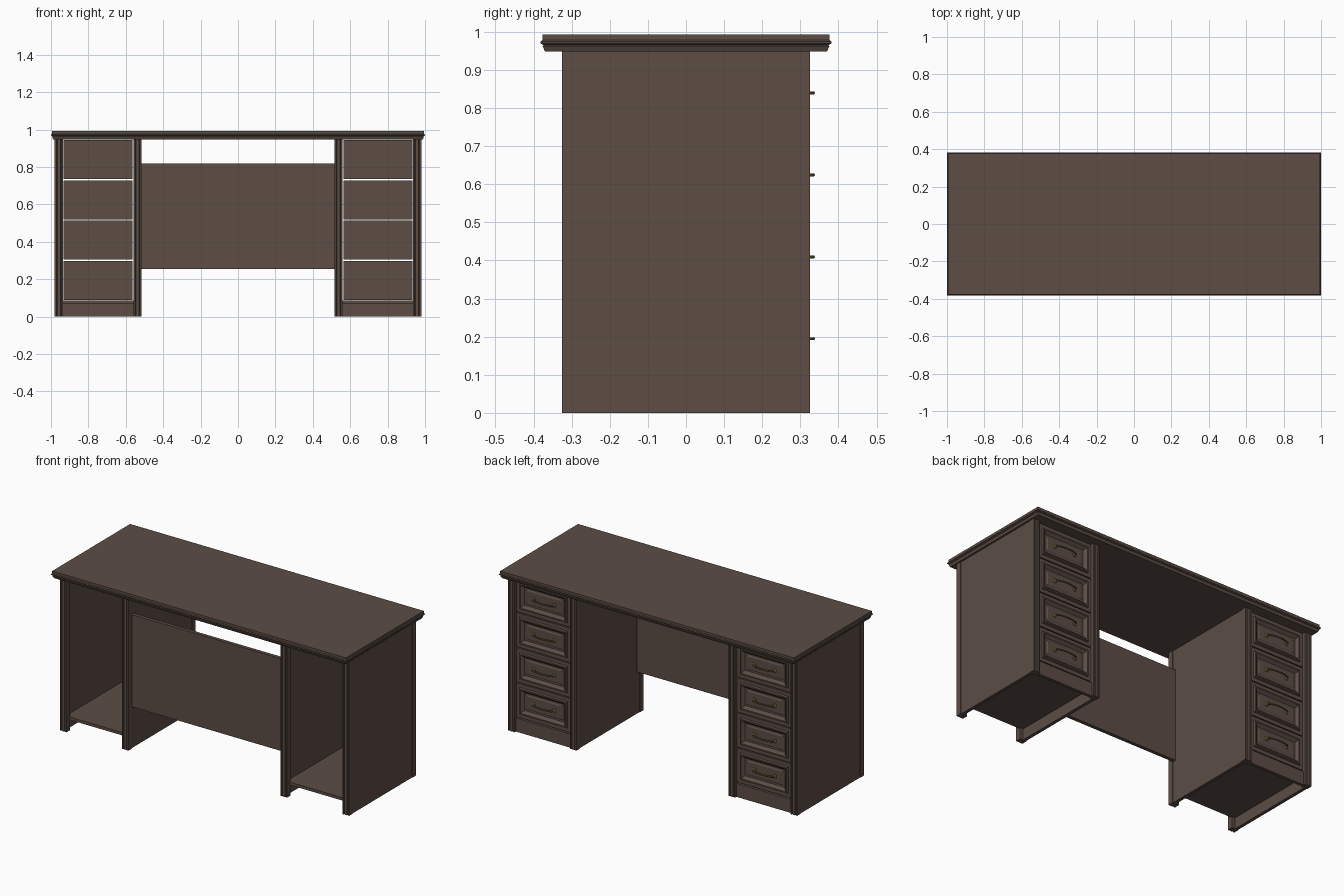
import bpy, bmesh, math
from mathutils import Matrix

cube = bpy.data.objects.get("Cube")
if cube:
    bpy.data.objects.remove(cube)


def material(name, rgb):
    mat = bpy.data.materials.new(name)
    mat.use_nodes = True
    mat.diffuse_color = (*rgb, 1)
    mat.node_tree.nodes["Principled BSDF"].inputs["Base Color"].default_value = (*rgb, 1)
    return mat


wood = material("dark_walnut", (0.107, 0.074, 0.060))
brass = material("aged_brass", (0.14, 0.11, 0.035))


def finish(name, bm, mat):
    bmesh.ops.recalc_face_normals(bm, faces=bm.faces)
    mesh = bpy.data.meshes.new(name)
    bm.to_mesh(mesh)
    bm.free()
    mesh.materials.append(mat)
    obj = bpy.data.objects.new(name, mesh)
    bpy.context.collection.objects.link(obj)
    return obj


def box(name, x, y, z, mat=wood):
    """Box between the given (low, high) pairs."""
    bm = bmesh.new()
    bmesh.ops.create_cube(bm, size=1)
    for v in bm.verts:
        v.co = [lo + (c + 0.5) * (hi - lo) for c, (lo, hi) in zip(v.co, (x, y, z))]
    return finish(name, bm, mat)


def loft(bm, loops, closed_ends=True):
    """Skin a stack of point loops and cap both ends."""
    rings = [[bm.verts.new(p) for p in loop] for loop in loops]
    n = len(rings[0])
    for a, b in zip(rings, rings[1:]):
        for i in range(n):
            j = (i + 1) % n
            bm.faces.new((a[i], a[j], b[j], b[i]))
    bm.faces.new(rings[0])
    bm.faces.new(rings[-1])


def moulded_block(name, half_w, half_d, profile, matrix=Matrix()):
    """Rectangular block whose edges follow (inset, height) steps."""
    bm = bmesh.new()
    loops = []
    for inset, h in profile:
        w, d = half_w - inset, half_d - inset
        loops.append([(-w, -d, h), (w, -d, h), (w, d, h), (-w, d, h)])
    loft(bm, loops)
    bm.transform(matrix)
    return finish(name, bm, wood)


def fluted_post(name, x, facing):
    """Post with two grooves on its outward face."""
    section = [(-0.0225, 0.290), (-0.0225, 0.325), (-0.014, 0.325), (-0.011, 0.318),
               (-0.008, 0.325), (0.008, 0.325), (0.011, 0.318), (0.014, 0.325),
               (0.0225, 0.325), (0.0225, 0.290)]
    bm = bmesh.new()
    loft(bm, [[(x + px, py * facing, z) for px, py in section] for z in (0, 0.95)])
    return finish(name, bm, wood)


def tube(name, points, radius):
    curve = bpy.data.curves.new(name, "CURVE")
    curve.dimensions = "3D"
    curve.bevel_depth = radius
    curve.bevel_resolution = 1
    curve.use_fill_caps = True
    spline = curve.splines.new("POLY")
    spline.points.add(len(points) - 1)
    for p, co in zip(spline.points, points):
        p.co = (*co, 1)
    curve.materials.append(brass)
    obj = bpy.data.objects.new(name, curve)
    bpy.context.collection.objects.link(obj)
    return obj


def handle(name, cx, cz):
    """Bowed pull on two rosettes with leaf-shaped plates."""
    bow = []
    for i in range(13):
        t = math.pi * i / 12
        bow.append((cx - 0.07 * math.cos(t), 0.306 + 0.028 * math.sin(t) ** 0.5, cz))
    tube(name + "_pull", bow, 0.0045)
    for side in (-1, 1):
        for part, dx, rx, rz, y in (("leaf", 0.078, 0.03, 0.014, 0.306),
                                    ("rosette", 0.07, 0.013, 0.013, 0.313)):
            bm = bmesh.new()
            bmesh.ops.create_uvsphere(bm, u_segments=12, v_segments=6, radius=1)
            bm.transform(Matrix.Translation((cx + side * dx, y - 0.004, cz))
                         @ Matrix.Diagonal((rx, 0.006, rz, 1)))
            finish(f"{name}_{part}", bm, brass)


# Tabletop with moulded edge
moulded_block("tabletop", 1.0, 0.382,
              [(0.012, 0.948), (0.006, 0.962), (0.008, 0.965), (0.001, 0.969),
               (0.0, 0.974), (0.005, 0.978), (0.005, 0.992)])

# Modesty panel between the pedestals
box("modesty_panel", (-0.522, 0.522), (-0.29, -0.268), (0.255, 0.82))

# Drawer front: flat border, raised moulding, sunken field with raised centre
drawer_profile = [(0, 0), (0, 0.014), (0.022, 0.014), (0.026, 0.024), (0.034, 0.024),
                  (0.050, 0.008), (0.060, 0.008), (0.066, 0.012)]
PITCH, BOTTOM = 0.215, 0.087

for side, label in ((-1, "right"), (1, "left")):
    def span(a, b):
        return tuple(sorted((a * side, b * side)))

    # Pedestal sides, posts, floor and plinth
    box(label + "_outer_panel", span(0.957, 0.977), (-0.3, 0.3), (0, 0.95))
    box(label + "_inner_panel", span(0.519, 0.539), (-0.3, 0.3), (0, 0.95))
    for facing, end in ((-1, "front"), (1, "back")):
        fluted_post(f"{label}_outer_{end}_post", 0.9575 * side, facing)
        fluted_post(f"{label}_inner_{end}_post", 0.5375 * side, facing)
    box(label + "_pedestal_floor", span(0.53, 0.965), (-0.3, 0.29), (0.068, 0.086))
    box(label + "_plinth", span(0.555, 0.94), (0.293, 0.312), (0, 0.083))

    # Drawer fronts and pulls
    cx = 0.7475 * side
    for row in range(4):
        cz = BOTTOM + PITCH * (row + 0.5)
        place = Matrix.Translation((cx, 0.295, cz)) @ Matrix.Rotation(-math.pi / 2, 4, "X")
        moulded_block(f"{label}_drawer_{row + 1}", 0.1845, PITCH / 2 - 0.003,
                      drawer_profile, place)
        handle(f"{label}_handle_{row + 1}", cx, cz)
